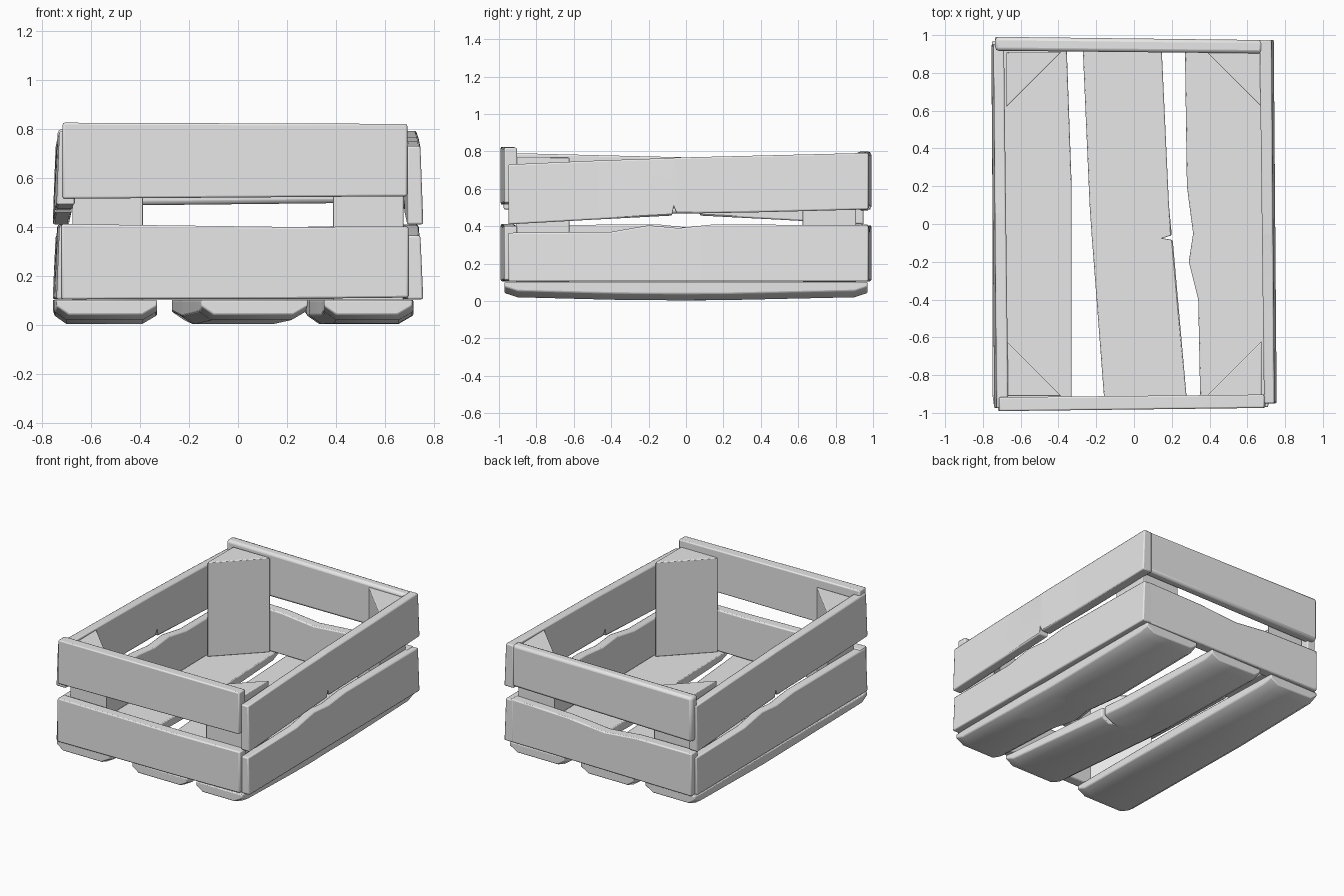
import bpy
import bmesh
from math import radians, pi
from mathutils import Matrix

cube = bpy.data.objects.get("Cube")
if cube:
    bpy.data.objects.remove(cube, do_unlink=True)

wood = bpy.data.materials.new("plain_grey_wood")
wood.use_nodes = True
GREY = (0.8, 0.8, 0.8, 1.0)
wood.diffuse_color = GREY
wood.node_tree.nodes["Principled BSDF"].inputs["Base Color"].default_value = GREY


def loft(name, rings, bevel=0.008, turn=False):
    """Skin a row of matching cross-sections, cap the ends and soften the edges."""
    bm = bmesh.new()
    rows = [[bm.verts.new(p) for p in ring] for ring in rings]
    n = len(rows[0])
    for a, b in zip(rows, rows[1:]):
        for i in range(n):
            j = (i + 1) % n
            bm.faces.new((a[i], a[j], b[j], b[i]))
    bm.faces.new(rows[0])
    bm.faces.new(rows[-1])
    if turn:
        bmesh.ops.transform(bm, matrix=Matrix.Rotation(pi, 4, "Z"), verts=bm.verts)
    bmesh.ops.recalc_face_normals(bm, faces=bm.faces)
    mesh = bpy.data.meshes.new(name)
    bm.to_mesh(mesh)
    bm.free()
    mesh.materials.append(wood)
    obj = bpy.data.objects.new(name, mesh)
    bpy.context.collection.objects.link(obj)
    mod = obj.modifiers.new("worn_edges", "BEVEL")
    mod.width = bevel
    mod.segments = 2
    mod.angle_limit = radians(40)
    bpy.ops.object.select_all(action="DESELECT")
    obj.select_set(True)
    bpy.context.view_layer.objects.active = obj
    bpy.ops.object.shade_smooth_by_angle(angle=radians(35))
    return obj


def side_plank(name, stations, turn=False):
    """Long plank: stations are (y, bottom, top); it slants slightly in plan."""
    rings = []
    for y, low, high in stations:
        inner, outer = 0.677 - 0.012 * y, 0.748 - 0.008 * y
        rings.append([(inner, y, low), (outer, y, low),
                      (outer - 0.012, y, high), (inner, y, high)])
    loft(name, rings, turn=turn)


def end_plank(name, side, stations, bevel=0.008):
    """Short plank: stations are (x, bottom, top); side is -1 front, 1 back."""
    rings = []
    for x, low, high in stations:
        outer = side * (0.982 - 0.012 * x)
        inner = side * (0.91 - 0.01 * x)
        rings.append([(x, inner, low), (x, outer, low),
                      (x, outer, high), (x, inner, high)])
    loft(name, rings, bevel)


def floor_slat(name, stations, top=0.103):
    """Floor slat: stations are (y, left, right); the underside is chamfered and bowed."""
    rings = []
    for y, left, right in stations:
        base = 0.004 + 0.02 * y * y
        mid = base + 0.035
        rings.append([(left, y, top), (right, y, top), (right, y, mid),
                      (right - 0.06, y, base), (left + 0.05, y, base), (left, y, mid)])
    # rounded-under ends
    for k in (0, -1):
        rings[k] = [(x, y, z if z == top else z + 0.02) for x, y, z in rings[k]]
    loft(name, rings, 0.006)


# Long side planks; the upper ones have a split in the lower edge
upper = [(-0.95, 0.41, 0.73), (-0.5, 0.435, 0.75), (-0.075, 0.457, 0.765),
         (-0.066, 0.505, 0.766), (-0.05, 0.467, 0.767), (0.4, 0.475, 0.778),
         (0.975, 0.49, 0.792)]
lower = [(-0.95, 0.105, 0.365), (-0.4, 0.105, 0.37), (-0.2, 0.105, 0.405),
         (-0.04, 0.105, 0.39), (0.15, 0.105, 0.41), (0.975, 0.105, 0.405)]
for label, turn in (("left", False), ("right", True)):
    side_plank(label + "_upper_plank", upper, turn)
    side_plank(label + "_lower_plank", lower, turn)

# Short end planks
end_plank("front_upper_plank", -1, [(-0.715, 0.515, 0.825), (0.69, 0.525, 0.82)])
end_plank("front_lower_plank", -1, [(-0.72, 0.105, 0.412), (0.2, 0.107, 0.4),
                                    (0.695, 0.112, 0.402)])
end_plank("back_upper_plank", 1, [(-0.735, 0.485, 0.8), (0.68, 0.5, 0.795)], 0.018)
end_plank("back_lower_plank", 1, [(-0.735, 0.105, 0.405), (-0.3, 0.105, 0.4),
                                  (-0.05, 0.105, 0.375), (0.25, 0.105, 0.4),
                                  (0.69, 0.105, 0.41)])

# Floor slats; the middle one is askew and split
floor_slat("right_floor_slat", [(-0.97, -0.74, -0.33), (-0.9, -0.75, -0.33),
                                (0.2, -0.75, -0.33), (0.9, -0.755, -0.355),
                                (0.97, -0.75, -0.36)])
floor_slat("middle_floor_slat", [(-0.97, -0.15, 0.285), (-0.9, -0.16, 0.277),
                                 (-0.085, -0.222, 0.205), (-0.075, -0.223, 0.15),
                                 (-0.06, -0.224, 0.2), (0.1, -0.235, 0.185),
                                 (0.9, -0.27, 0.148), (0.97, -0.27, 0.145)])
floor_slat("left_floor_slat", [(-0.97, 0.35, 0.71), (-0.9, 0.35, 0.715),
                               (-0.4, 0.34, 0.715), (-0.2, 0.29, 0.715),
                               (-0.05, 0.313, 0.71), (0.2, 0.28, 0.71),
                               (0.9, 0.27, 0.705), (0.97, 0.275, 0.7)])

# Triangular corner posts
for sy, end in ((-1, "front"), (1, "back")):
    for sx, label in ((1, "left"), (-1, "right")):
        cx, cy, leg = sx * 0.675, sy * 0.91, 0.29
        rings = [[(cx, cy, z), (cx - sx * leg, cy, z), (cx, cy - sy * leg, z)]
                 for z in (0.1, 0.77)]
        loft(f"{end}_{label}_corner_post", rings, 0.006)
